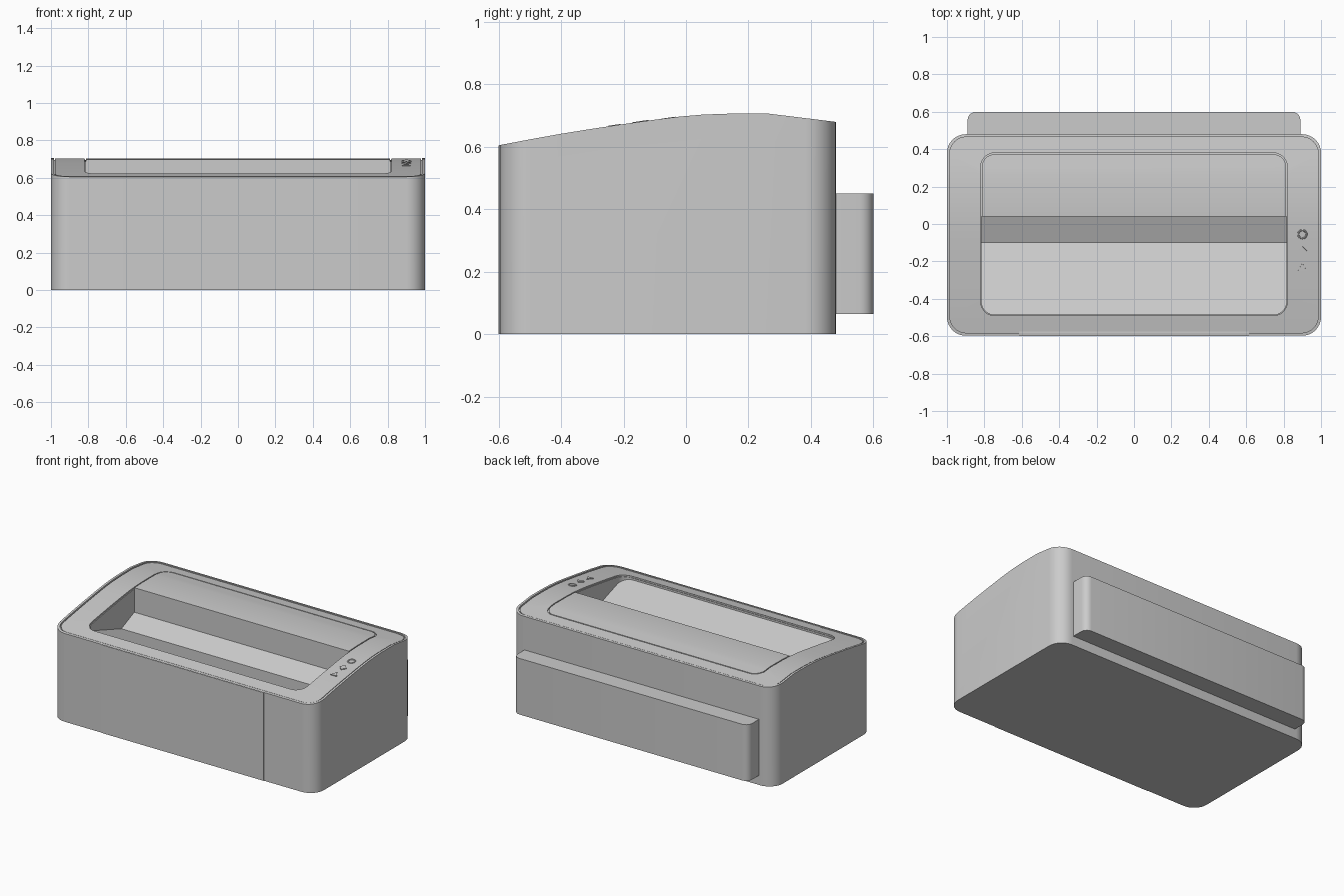
import bpy, bmesh, math

if "Cube" in bpy.data.objects:
    bpy.data.objects.remove(bpy.data.objects["Cube"])

# Side profile of the curved top (y, z)
TOP = [(-.6, .605), (-.5, .624), (-.4, .642), (-.3, .658), (-.2, .673), (-.1, .687),
       (-.02, .697), (.05, .703), (.12, .706), (.26, .707), (.48, .680)]


def top_z(y):
    for (a, za), (b, zb) in zip(TOP, TOP[1:]):
        if y <= b:
            return za + (zb - za) * (y - a) / (b - a)
    return TOP[-1][1]


def extrude(name, pts, vec):
    bm = bmesh.new()
    f = bm.faces.new([bm.verts.new(p) for p in pts])
    g = bmesh.ops.extrude_face_region(bm, geom=[f])["geom"]
    bmesh.ops.translate(bm, vec=vec, verts=[v for v in g if isinstance(v, bmesh.types.BMVert)])
    bmesh.ops.recalc_face_normals(bm, faces=bm.faces)
    me = bpy.data.meshes.new(name)
    bm.to_mesh(me)
    bm.free()
    ob = bpy.data.objects.new(name, me)
    bpy.context.collection.objects.link(ob)
    return ob


def column(name, hx, y0, y1, r, z0, z1, seg=8, r_front=None):
    """Vertical rounded-rectangle column."""
    rf = r if r_front is None else r_front
    pts = []
    for cx, cy, rr, a0 in [(hx - r, y1 - r, r, 0), (-hx + r, y1 - r, r, 90),
                           (-hx + rf, y0 + rf, rf, 180), (hx - rf, y0 + rf, rf, 270)]:
        if rr == 0:
            pts.append((cx, cy, z0))
            continue
        for i in range(seg + 1):
            a = math.radians(a0 + 90 * i / seg)
            pts.append((cx + rr * math.cos(a), cy + rr * math.sin(a), z0))
    return extrude(name, pts, (0, 0, z1 - z0))


def prism(name, profile, hx=1.2):
    """Side profile (y, z) extruded along x."""
    return extrude(name, [(-hx, y, z) for y, z in profile], (2 * hx, 0, 0))


def boolean(ob, cutter, op):
    m = ob.modifiers.new("bool", 'BOOLEAN')
    m.operation, m.object, m.solver = op, cutter, 'EXACT'
    bpy.context.view_layer.objects.active = ob
    bpy.ops.object.modifier_apply(modifier=m.name)
    bpy.data.objects.remove(cutter)


def above(depth):
    """Everything higher than the top surface lowered by depth."""
    pts = [(-.7, TOP[0][1] - .02 - depth)] + [(y, z - depth) for y, z in TOP]
    pts += [(.6, TOP[-1][1] - .015 - depth), (.6, 1), (-.7, 1)]
    return prism("cutter", pts)


def groove(ob, hx, y0, y1, r, depth, w=.007):
    ring = column("cutter", hx, y0, y1, r, .4, .9)
    boolean(ring, column("inner", hx - w, y0 + w, y1 - w, r - w, .3, 1), 'DIFFERENCE')
    boolean(ring, above(depth), 'INTERSECT')
    boolean(ob, ring, 'DIFFERENCE')


def smooth(ob):
    bpy.ops.object.select_all(action='DESELECT')
    ob.select_set(True)
    bpy.context.view_layer.objects.active = ob
    bpy.ops.object.shade_smooth_by_angle(angle=math.radians(25))


# Main body: rounded column trimmed by the curved top
body = column("body", 1, -.597, .48, .1, 0, .9)
boolean(body, above(0), 'DIFFERENCE')

# Top panel slightly sunk inside a thin outer rim, with a seam
sink = column("cutter", .985, -.582, .465, .088, .4, .9)
boolean(sink, above(.004), 'INTERSECT')
boolean(body, sink, 'DIFFERENCE')
groove(body, .985, -.582, .465, .088, .012)

# V-shaped output tray, with the flush lid left behind it
tray = column("cutter", .815, -.485, .375, .07, .3, .95)
boolean(tray, prism("cutter_profile", [(.04, .53), (-.1, .47), (-.55, .622), (-.55, 1), (.04, 1)]),
        'INTERSECT')
boolean(body, tray, 'DIFFERENCE')
groove(body, .82, -.49, .38, .075, .014)
smooth(body)

# Front door, barely proud of the body
column("front_door", .615, -.6, -.55, 0, 0, .604)

# Rear unit with rounded outer corners
smooth(column("rear_unit", .89, .45, .6, .045, .065, .45, seg=5, r_front=0))

# Small raised control buttons on the right of the top panel
for name, y, sides in [("ring_button", -.055, 0), ("bar_button", -.145, 4), ("triangle_button", -.235, 3)]:
    at = dict(location=(.9, y, top_z(y) - .004), rotation=(math.atan(.145), 0, 0))
    if sides:
        bpy.ops.mesh.primitive_cylinder_add(vertices=sides, radius=.026, depth=.012, **at)
    else:
        bpy.ops.mesh.primitive_torus_add(major_radius=.022, minor_radius=.005,
                                         major_segments=32, minor_segments=8, **at)
    bpy.context.object.name = name
    smooth(bpy.context.object)
